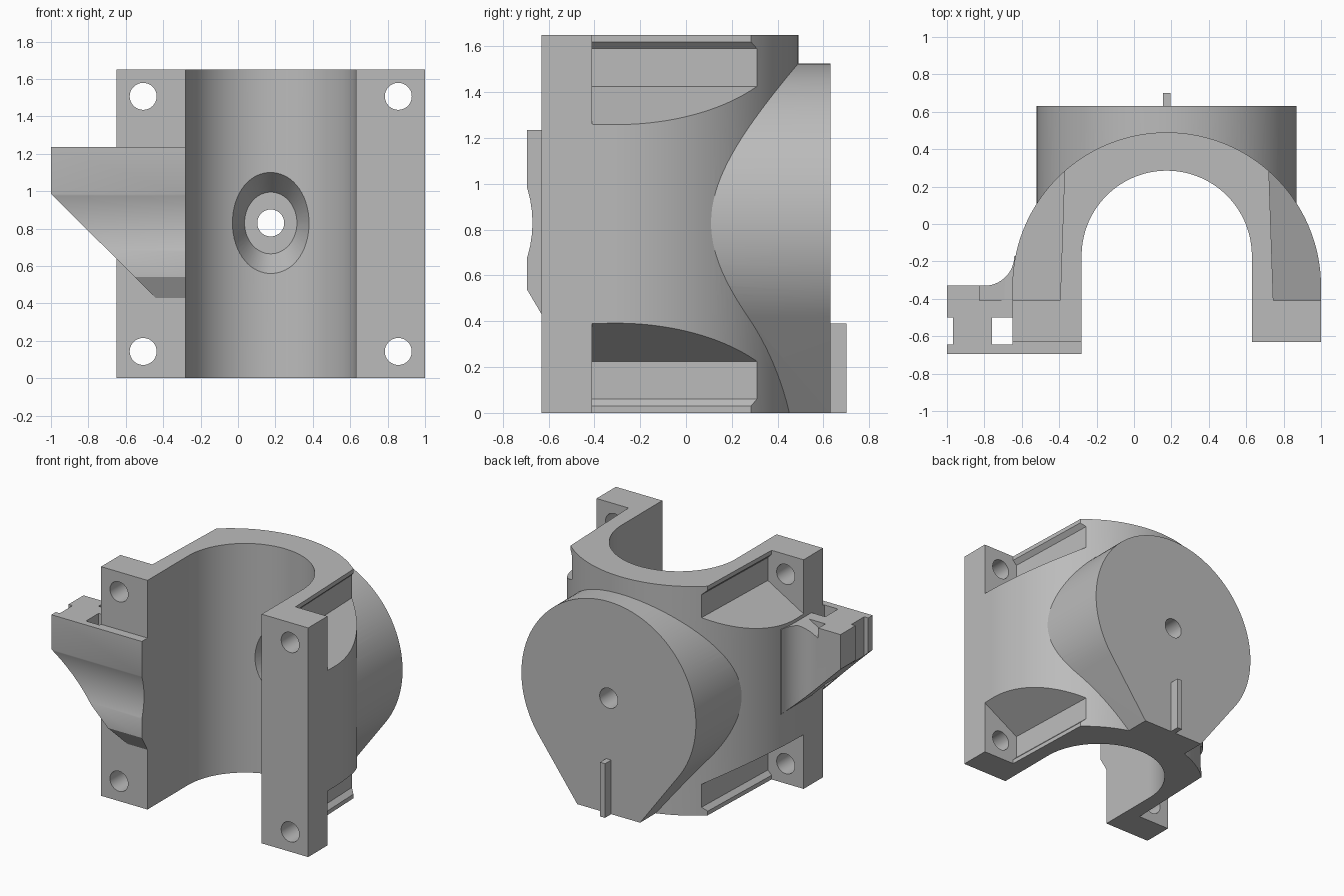
import bpy, bmesh
from math import sin, cos, radians

cube = bpy.data.objects.get("Cube")
if cube:
    bpy.data.objects.remove(cube)

HEIGHT, CX, CZ = 1.65, 0.175, 0.83

grey = bpy.data.materials.new("plain_grey")
grey.use_nodes = True
grey.diffuse_color = (0.5, 0.5, 0.5, 1)
grey.node_tree.nodes["Principled BSDF"].inputs["Base Color"].default_value = (0.5, 0.5, 0.5, 1)


def arc(cx, cy, rx, start, end, steps, ry=None):
    ry = ry or rx
    angles = [radians(start + (end - start) * i / steps) for i in range(steps + 1)]
    return [(cx + rx * cos(a), cy + ry * sin(a)) for a in angles]


def ring(cx, cy, rx, ry=None):
    return arc(cx, cy, rx, 0, 360, 64, ry)[:-1]


def loft(name, axis, lo, hi, section, section_hi=None):
    """Closed solid between two matching outlines, set apart along an axis."""
    place = {"x": lambda u, v, w: (w, u, v),
             "y": lambda u, v, w: (u, w, v),
             "z": lambda u, v, w: (u, v, w)}[axis]
    bm = bmesh.new()
    a = [bm.verts.new(place(u, v, lo)) for u, v in section]
    b = [bm.verts.new(place(u, v, hi)) for u, v in (section_hi or section)]
    bm.faces.new(a)
    bm.faces.new(b)
    for i in range(len(a)):
        j = (i + 1) % len(a)
        bm.faces.new((a[i], a[j], b[j], b[i]))
    bmesh.ops.recalc_face_normals(bm, faces=bm.faces)
    mesh = bpy.data.meshes.new(name)
    bm.to_mesh(mesh)
    bm.free()
    mesh.materials.append(grey)
    obj = bpy.data.objects.new(name, mesh)
    bpy.context.collection.objects.link(obj)
    return obj


def combine(target, tool, operation="DIFFERENCE"):
    mod = target.modifiers.new("combine", "BOOLEAN")
    mod.object, mod.operation, mod.solver = tool, operation, "EXACT"
    bpy.context.view_layer.objects.active = target
    bpy.ops.object.modifier_apply(modifier=mod.name)
    bpy.data.objects.remove(tool)


# Arched saddle body, solid until the bore is cut
body = loft("saddle_body", "z", 0, HEIGHT,
            [(CX - 0.825, -0.63), (CX + 0.825, -0.63)] + arc(CX, -0.335, 0.825, 0, 180, 96))

# Teardrop drum on the back
drum = loft("back_drum", "y", 0.05, 0.63,
            arc(CX, CZ, 0.695, -36.5, 216.5, 96) + [(CX - 0.25, 0), (CX + 0.25, 0)])
combine(body, drum, "UNION")

# Side bracket with a fillet towards the body and a slanted underside
bracket = loft("side_bracket", "z", 0.3, 1.235,
               [(-1, -0.695), (-0.25, -0.695), (-0.25, -0.17)]
               + arc(-0.8, -0.17, 0.16, 0, -90, 16) + [(-1, -0.33)])
combine(bracket, loft("slant", "y", -1, 0,
                      [(-1.1, 1.085), (-0.44, 0.43), (-0.2, 0.43), (-0.2, 1.3), (-1.1, 1.3)]),
        "INTERSECT")
combine(bracket, loft("front_hollow", "x", -1.2, 0, ring(-1.17, 0.83, 0.5)))
combine(bracket, loft("front_chamfer", "x", -1.2, 0,
                      [(-0.695, 0.54), (-0.63, 0.43), (-0.63, 0.3), (-0.8, 0.3), (-0.8, 0.54)]))
for x0, x1 in ((-1.1, -0.968), (-0.76, -0.65)):
    combine(bracket, loft("strap_slot", "z", 0, 2,
                          [(x0, -0.645), (x1, -0.645), (x1, -0.5), (x0, -0.5)]))
combine(body, bracket, "UNION")

# Round-ended bore, open to the front
combine(body, loft("bore", "z", -0.1, HEIGHT + 0.1,
                   [(CX - 0.455, -1), (CX + 0.455, -1)] + arc(CX, -0.17, 0.455, 0, 180, 96)))

# Four lipped pockets behind the flanges, each with its bolt hole
pocket = [(0.57, HEIGHT + 0.1), (0.57, 1.62), (0.54, 1.59), (0.54, 1.425),
          (0.825, 1.26), (1.0, 1.16), (1.0, HEIGHT + 0.1)]
for side in (-1, 1):
    for upper in (True, False):
        def corner(u, z, taper=0.0):
            return (CX + side * (u - taper), z if upper else HEIGHT - z)
        near = [corner(u, z) for u, z in pocket]
        far = [corner(u, z, 0.025) for u, z in pocket]
        combine(body, loft("flange_pocket", "y", -0.41, 0.32, near, far))
        combine(body, loft("bolt_hole", "y", -0.9, -0.3,
                           ring(*corner(0.682, 1.507), 0.072)))

# Tapered recess and centre hole through the back
combine(body, loft("recess", "y", 0.1, 0.42,
                   ring(CX, CZ, 0.253, 0.414), ring(CX, CZ, 0.14, 0.165)))
combine(body, loft("centre_hole", "y", 0, 0.9, ring(CX, CZ, 0.072)))

# Locating rib on the drum face
rib = loft("locating_rib", "y", 0.62, 0.7,
           [(CX - 0.02, 0), (CX + 0.02, 0), (CX + 0.02, 0.39), (CX - 0.02, 0.39)])

for obj in bpy.context.selected_objects:
    obj.select_set(False)
body.select_set(True)
bpy.context.view_layer.objects.active = body
bpy.ops.object.shade_smooth_by_angle(angle=radians(25))
